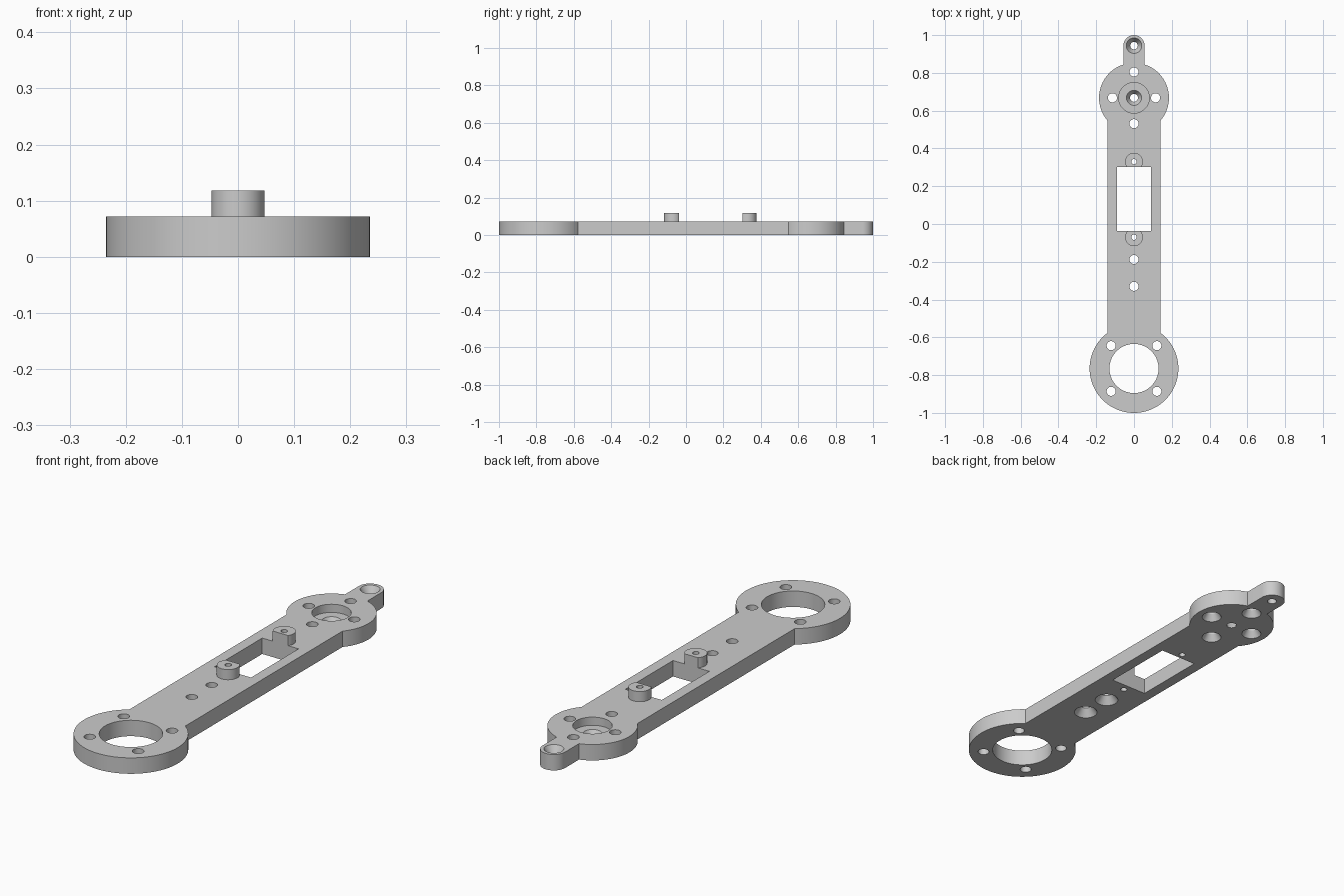
import bpy, bmesh
from math import sin, cos, asin, pi, tau

cube = bpy.data.objects.get("Cube")
if cube:
    bpy.data.objects.remove(cube, do_unlink=True)

THICK, BOSS_TOP = 0.072, 0.118
RING_Y, RING_R = -0.765, 0.235
HUB_Y, HUB_R = 0.668, 0.185
TAB_Y, TAB_R = 0.944, 0.056
BEAM_W = 0.14
BOSS_YS = (-0.07, 0.33)
LOW, HIGH = -0.05, 0.2      # cutter overshoot

grey = bpy.data.materials.new("plain grey")
grey.use_nodes = True
grey.diffuse_color = (0.6, 0.6, 0.6, 1)
grey.node_tree.nodes["Principled BSDF"].inputs["Base Color"].default_value = (0.6, 0.6, 0.6, 1)


def finish(bm, name):
    bmesh.ops.recalc_face_normals(bm, faces=bm.faces)
    mesh = bpy.data.meshes.new(name)
    bm.to_mesh(mesh)
    bm.free()
    mesh.materials.append(grey)
    obj = bpy.data.objects.new(name, mesh)
    bpy.context.collection.objects.link(obj)
    return obj


def arc(cy, r, start, end, n):
    steps = [start + (end - start) * i / n for i in range(n + 1)]
    return [(r * cos(a), cy + r * sin(a)) for a in steps]


def lathe(bm, x, y, profile, n=48):
    """Closed solid turned about a vertical axis from (radius, z) pairs."""
    rings = [[bm.verts.new((x + r * cos(tau * i / n), y + r * sin(tau * i / n), z))
              for i in range(n)] for r, z in profile]
    for a, b in zip(rings, rings[1:]):
        for i in range(n):
            j = (i + 1) % n
            bm.faces.new((a[i], a[j], b[j], b[i]))
    bm.faces.new(rings[0])
    bm.faces.new(rings[-1])


def hole(bm, x, y, r):
    lathe(bm, x, y, [(r, LOW), (r, HIGH)])


def sunk_below(bm, x, y, r, wide, depth):
    lathe(bm, x, y, [(wide, LOW), (wide, 0), (r, depth), (r, HIGH)])


def boolean(target, other, operation):
    mod = target.modifiers.new(operation.lower(), 'BOOLEAN')
    mod.operation, mod.object, mod.solver = operation, other, 'EXACT'
    bpy.context.view_layer.objects.active = target
    bpy.ops.object.modifier_apply(modifier=mod.name)
    bpy.data.objects.remove(other, do_unlink=True)


# Plate outline: right half from ring bottom to tab tip, then mirrored
right = arc(RING_Y, RING_R, -pi / 2, pi / 2 - asin(BEAM_W / RING_R), 48)
right += arc(HUB_Y, HUB_R, asin(BEAM_W / HUB_R) - pi / 2, pi / 2 - asin(TAB_R / HUB_R), 32)
right += arc(TAB_Y, TAB_R, 0, pi / 2, 14)
outline = right + [(-x, y) for x, y in reversed(right[1:-1])]
bm = bmesh.new()
base = bm.faces.new([bm.verts.new((x, y, 0)) for x, y in outline])
top = bmesh.ops.extrude_face_region(bm, geom=[base])["geom"]
bmesh.ops.translate(bm, vec=(0, 0, THICK),
                    verts=[v for v in top if isinstance(v, bmesh.types.BMVert)])
arm = finish(bm, "arm_plate")

# Raised screw bosses
bm = bmesh.new()
for y in BOSS_YS:
    lathe(bm, 0, y, [(0.047, 0.03), (0.047, BOSS_TOP)])
boolean(arm, finish(bm, "bosses"), 'UNION')

# All openings in one cutter
bm = bmesh.new()
lathe(bm, 0, RING_Y, [(0.13, LOW), (0.13, HIGH)], 96)             # ring opening
for sx in (-1, 1):
    for sy in (-1, 1):
        hole(bm, sx * 0.121, RING_Y + sy * 0.121, 0.024)          # ring bolts
for y in BOSS_YS:
    hole(bm, 0, y, 0.014)                                         # boss screws
for y in (-0.33, -0.188):
    sunk_below(bm, 0, y, 0.024, 0.05, 0.035)                      # beam screws
for dx, dy in ((1, 0), (-1, 0), (0, 1), (0, -1)):
    sunk_below(bm, dx * 0.114, HUB_Y + dy * 0.137, 0.024, 0.042, 0.03)  # hub screws
lathe(bm, 0, HUB_Y, [(0.021, LOW), (0.021, 0.005), (0.04, 0.035),
                     (0.081, 0.035), (0.081, HIGH)], 64)          # hub pocket
lathe(bm, 0, TAB_Y, [(0.02, LOW), (0.02, 0.035), (0.041, THICK), (0.041, HIGH)])  # tab hole
window = bmesh.ops.create_cube(bm, size=1)["verts"]               # rectangular window
bmesh.ops.scale(bm, vec=(0.182, 0.34, 0.4), verts=window)
bmesh.ops.translate(bm, vec=(0, 0.133, 0.05), verts=window)
boolean(arm, finish(bm, "openings"), 'DIFFERENCE')

bpy.ops.object.select_all(action='DESELECT')
arm.select_set(True)
bpy.context.view_layer.objects.active = arm
bpy.ops.object.shade_smooth_by_angle(angle=pi / 7)
